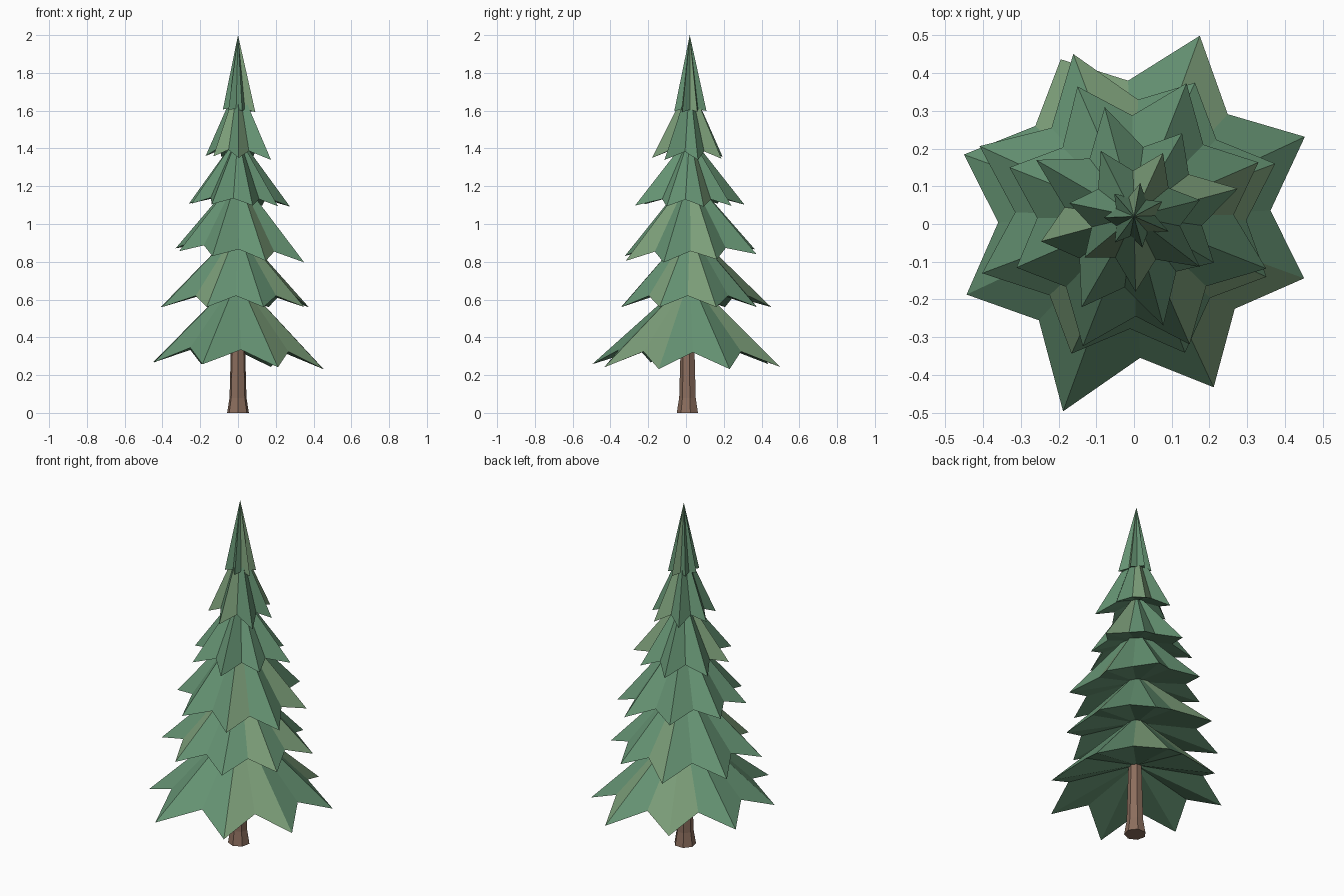
import bpy, bmesh, math, random

if "Cube" in bpy.data.objects:
    bpy.data.objects.remove(bpy.data.objects["Cube"])

random.seed(4)
CY = 0.02  # crown axis sits slightly behind the origin


def material(name, rgb):
    m = bpy.data.materials.new(name)
    m.diffuse_color = (*rgb, 1)
    m.use_nodes = True
    m.node_tree.nodes["Principled BSDF"].inputs["Base Color"].default_value = m.diffuse_color
    return m


NEEDLES = material("needles", (0.13, 0.29, 0.17))
NEEDLES_LIGHT = material("needles_light", (0.20, 0.34, 0.19))
BARK = material("bark", (0.26, 0.155, 0.11))


def finish(name, bm, mats):
    bmesh.ops.recalc_face_normals(bm, faces=bm.faces)
    me = bpy.data.meshes.new(name)
    bm.to_mesh(me)
    bm.free()
    for m in mats:
        me.materials.append(m)
    ob = bpy.data.objects.new(name, me)
    bpy.context.collection.objects.link(ob)


def tier(name, apex, tip_z, valley_z, under_z, phase, ratio, tilt, radii):
    """Star-rimmed cone with a shallow hollow underside."""
    bm = bmesh.new()
    n = len(radii)
    step = 2 * math.pi / n
    mean = sum(radii) / n

    def rim(angle, r, z):
        x, y = r * math.cos(angle), r * math.sin(angle)
        return bm.verts.new((x, CY + y, z + tilt[0] * x + tilt[1] * y))

    ring = []
    for i, r in enumerate(radii):
        a = math.radians(phase) + i * step
        ring.append(rim(a, r, tip_z))
        pair = (r + radii[(i + 1) % n]) / 2
        ring.append(rim(a + step / 2, ratio * (pair + mean) / 2, valley_z))
    top = bm.verts.new((0, CY, apex))
    under = bm.verts.new((0, CY, under_z))
    for i, v in enumerate(ring):
        w = ring[(i + 1) % len(ring)]
        f = bm.faces.new((v, w, top))
        f.material_index = int(random.random() < 0.2)
        bm.faces.new((w, v, under))
    finish(name, bm, [NEEDLES, NEEDLES_LIGHT])


# Branch tiers, bottom to top
tier("branches_1", 0.72, 0.25, 0.335, 0.42, 25, 0.735, (-0.04, 0),
     [.50, .51, .46, .48, .49, .55, .50, .48])
tier("branches_2", 0.98, 0.56, 0.62, 0.68, 20.5, 0.74, (0, 0),
     [.40, .39, .46, .45, .43, .40, .386, .386])
tier("branches_3", 1.26, 0.835, 0.88, 0.93, 23.5, 0.72, (-0.09, 0.05),
     [.36, .38, .376, .355, .34, .37, .37, .377])
tier("branches_4", 1.47, 1.10, 1.135, 1.18, 15, 0.67, (-0.03, 0),
     [.285, .255, .30, .30, .255, .278, .30, .245])
tier("branches_5", 1.75, 1.35, 1.39, 1.43, 14, 0.64, (-0.06, 0),
     [.18, .185, .195, .175, .17, .20, .22])
tier("treetop", 2.0, 1.60, 1.61, 1.63, 28, 0.62, (-0.08, 0),
     [.085, .09, .08, .08, .086, .085, .10])

# Trunk with flared foot
bm = bmesh.new()
SIDES = 7
rings = []
for z, r in [(0, 0.059), (0.08, 0.046), (0.33, 0.039), (0.6, 0.03)]:
    rings.append([bm.verts.new((r * math.cos(a), 0.01 + r * math.sin(a), z))
                  for a in (math.tau * (i + 0.25) / SIDES for i in range(SIDES))])
for lo, hi in zip(rings, rings[1:]):
    for i in range(SIDES):
        j = (i + 1) % SIDES
        bm.faces.new((lo[i], lo[j], hi[j], hi[i]))
bm.faces.new(rings[0])
bm.faces.new(rings[-1])
finish("trunk", bm, [BARK])
